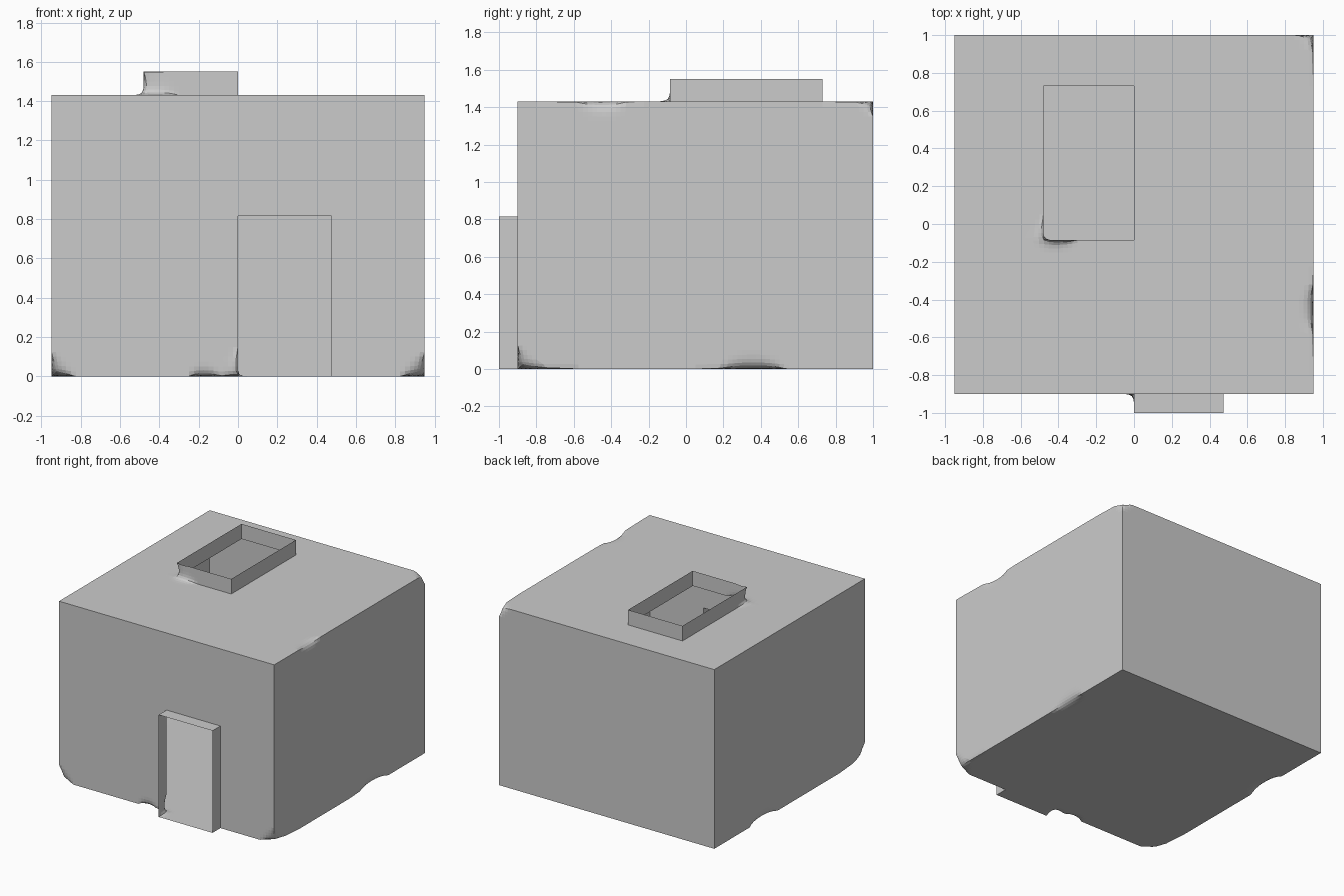
import bpy, bmesh
from mathutils import Vector, Matrix

if "Cube" in bpy.data.objects:
    bpy.data.objects.remove(bpy.data.objects["Cube"])

X, Y0, Y1, H = 0.95, -0.9, 1.0, 1.43
STEP = 0.025

bm = bmesh.new()


def cut(axis, value):
    """Slice the whole shell with an axis-aligned plane."""
    co, no = Vector((0, 0, 0)), Vector((0, 0, 0))
    co[axis], no[axis] = value, 1
    bmesh.ops.bisect_plane(bm, geom=bm.verts[:] + bm.edges[:] + bm.faces[:],
                           dist=1e-5, plane_co=co, plane_no=no)


def open_collar(centre, offset):
    """Remove the face at centre and pull its rim out into a thin open collar."""
    face = min(bm.faces, key=lambda f: (f.calc_center_median() - Vector(centre)).length)
    new = bmesh.ops.extrude_edge_only(bm, edges=face.edges[:])["geom"]
    bmesh.ops.translate(bm, vec=offset, verts=[g for g in new if isinstance(g, bmesh.types.BMVert)])
    bmesh.ops.delete(bm, geom=[face], context='FACES_ONLY')


# Hollow main block
bmesh.ops.create_cube(bm, size=1, matrix=Matrix.Translation((0, (Y0 + Y1) / 2, H / 2))
                      @ Matrix.Diagonal((2 * X, Y1 - Y0, H, 1)))

# Doorway and roof hatch openings with collars
features = [[-X, -0.48, 0, 0.475, X], [-1, Y0, -0.085, 0.73, Y1], [0, 0.815, H, 1.55]]
for axis, values in enumerate(features):
    for v in values[1:-1]:
        cut(axis, v)
open_collar((0.2375, Y0, 0.4075), (0, -0.1, 0))
open_collar((-0.24, 0.3225, H), (0, 0, 0.12))
bmesh.ops.recalc_face_normals(bm, faces=bm.faces[:])

# Worn spots: centre, radius, smoothing passes
worn = [
    ((-X, Y0, 0), 0.11, 10), ((X, Y0, 0), 0.11, 10),
    ((X, 0.36, 0), 0.17, 8), ((-X, 0.38, 0), 0.17, 8),
    ((-0.17, Y0, 0), 0.08, 6), ((0, Y0, 0.04), 0.10, 3),
    ((X, -0.45, H), 0.13, 6), ((X, Y1, H), 0.08, 5),
    ((-0.43, -0.085, H), 0.13, 6),
]

# Extra grid lines only around the worn spots
for axis in range(3):
    done = list(features[axis])
    for centre, r, _ in worn:
        lo, hi = round((centre[axis] - r) / STEP), round((centre[axis] + r) / STEP)
        for i in range(lo, hi + 1):
            v = i * STEP
            if all(abs(v - d) > 0.009 for d in done):
                done.append(v)
                cut(axis, v)

# Soften the edges at each worn spot
for centre, r, passes in worn:
    c = Vector(centre)
    near = [(v, 1 - (v.co - c).length / r) for v in bm.verts if (v.co - c).length < r]
    for _ in range(passes):
        moved = []
        for v, w in near:
            ring = [e.other_vert(v).co for e in v.link_edges]
            mean = sum(ring, Vector()) / len(ring)
            moved.append(v.co.lerp(mean, min(1, 1.5 * w)))
        for (v, _w), co in zip(near, moved):
            v.co = co

mesh = bpy.data.meshes.new("building_shell")
bm.to_mesh(mesh)
bm.free()
bpy.context.collection.objects.link(bpy.data.objects.new("building_shell", mesh))
